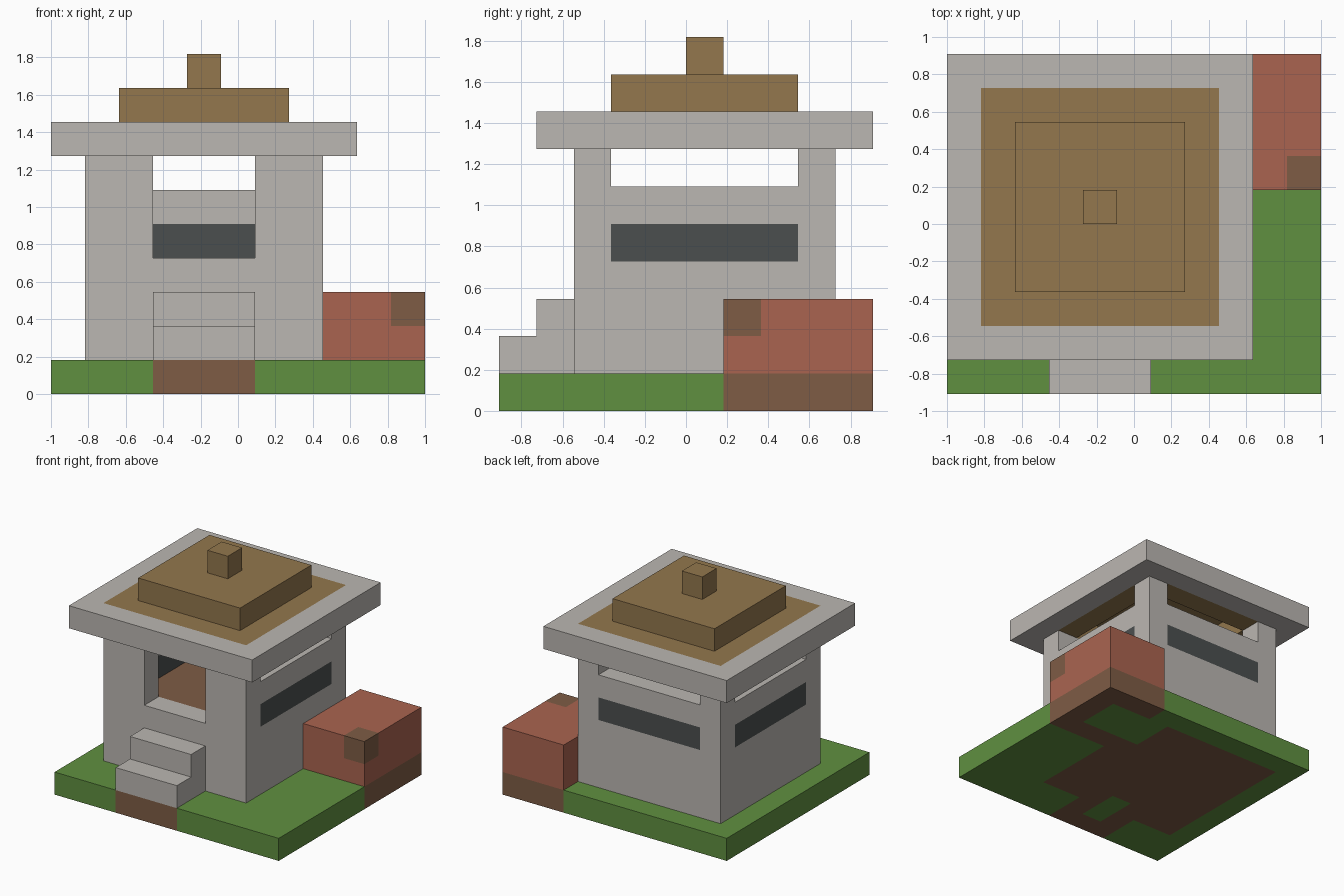
import bpy, bmesh, math
from mathutils import Vector

cube = bpy.data.objects.get("Cube")
if cube:
    bpy.data.objects.remove(cube, do_unlink=True)

U = 2 / 11                       # edge of one building block
ORIGIN = Vector((-1, -5 * U, 0))


def srgb(c):
    c /= 255
    return c / 12.92 if c <= 0.04045 else ((c + 0.055) / 1.055) ** 2.4


def material(name, *rgb):
    m = bpy.data.materials.new(name)
    m.use_nodes = True
    col = [srgb(c) for c in rgb] + [1]
    m.diffuse_color = col
    m.node_tree.nodes["Principled BSDF"].inputs["Base Color"].default_value = col
    return m


STONE = material("pale stone", 187, 183, 178)
GRASS = material("grass green", 96, 144, 64)
DIRT = material("earth brown", 126, 92, 69)
BRICK = material("brick red", 170, 100, 80)
WOOD = material("tan wood", 147, 119, 77)
DARK = material("dark glass", 75, 79, 79)


def build(name, *fills):
    """Fill (or carve, with None) block ranges x, y, z in order, then skin the result."""
    cells = {}
    for mat, xs, ys, zs in fills:
        for x in range(*xs):
            for y in range(*ys):
                for z in range(*zs):
                    if mat:
                        cells[x, y, z] = mat
                    else:
                        cells.pop((x, y, z), None)
    mats = list(dict.fromkeys(cells.values()))
    bm = bmesh.new()
    verts = {}

    def vert(p):
        key = tuple(round(c) for c in p)
        if key not in verts:
            verts[key] = bm.verts.new(ORIGIN + Vector(key) * U)
        return verts[key]

    for cell, mat in cells.items():
        centre = Vector(cell) + Vector((.5, .5, .5))
        for axis in range(3):
            for sign in (-1, 1):
                n = Vector((0, 0, 0))
                n[axis] = sign
                if tuple(int(c) for c in Vector(cell) + n) in cells:
                    continue
                a = Vector((0, 0, 0))
                a[(axis + 1) % 3] = 1
                b = n.cross(a)
                ring = [centre + (n + a * s + b * t) / 2
                        for s, t in ((-1, -1), (1, -1), (1, 1), (-1, 1))]
                face = bm.faces.new([vert(p) for p in ring])
                face.material_index = mats.index(mat)
    # Merge flat areas of one colour into clean faces
    bmesh.ops.dissolve_limit(bm, angle_limit=math.radians(1), verts=bm.verts[:],
                             edges=bm.edges[:], delimit={'MATERIAL'})
    me = bpy.data.meshes.new(name)
    bm.to_mesh(me)
    bm.free()
    for m in mats:
        me.materials.append(m)
    ob = bpy.data.objects.new(name, me)
    bpy.context.collection.objects.link(ob)
    return ob


# Lawn with bare earth below the buildings
build("ground",
      (GRASS, (0, 11), (0, 10), (0, 1)),
      (DIRT, (1, 8), (2, 9), (0, 1)),
      (DIRT, (8, 11), (6, 10), (0, 1)),
      (DIRT, (3, 6), (0, 2), (0, 1)),
      (GRASS, (7, 10), (7, 9), (0, 1)),
      (GRASS, (4, 5), (1, 3), (0, 1)))

# Walls: raised floor, window bands, open gaps and front doorway
build("house_walls",
      (STONE, (1, 8), (2, 9), (1, 7)),
      (DARK, (1, 8), (3, 8), (4, 5)),
      (DARK, (2, 7), (8, 9), (4, 5)),
      (None, (1, 8), (3, 8), (6, 7)),
      (None, (2, 7), (8, 9), (6, 7)),
      (None, (2, 7), (3, 8), (4, 7)),
      (None, (3, 6), (2, 3), (4, 7)),
      (DIRT, (2, 7), (3, 8), (3, 4)))

# Front steps
build("front_steps",
      (STONE, (3, 6), (0, 2), (1, 2)),
      (STONE, (3, 6), (1, 2), (2, 3)))

# Brick annex with one worn corner
build("brick_annex",
      (BRICK, (8, 11), (6, 10), (1, 3)),
      (DIRT, (10, 11), (6, 7), (2, 3)))

# Roof: stone eaves, hollow wooden deck, raised tier and cap
build("roof_eaves",
      (STONE, (0, 9), (1, 10), (7, 8)),
      (None, (1, 8), (2, 9), (7, 8)))
build("roof_deck",
      (WOOD, (1, 8), (2, 9), (7, 8)),
      (None, (2, 7), (3, 8), (7, 8)))
build("roof_tier", (WOOD, (2, 7), (3, 8), (8, 9)))
build("roof_cap", (WOOD, (4, 5), (5, 6), (9, 10)))
